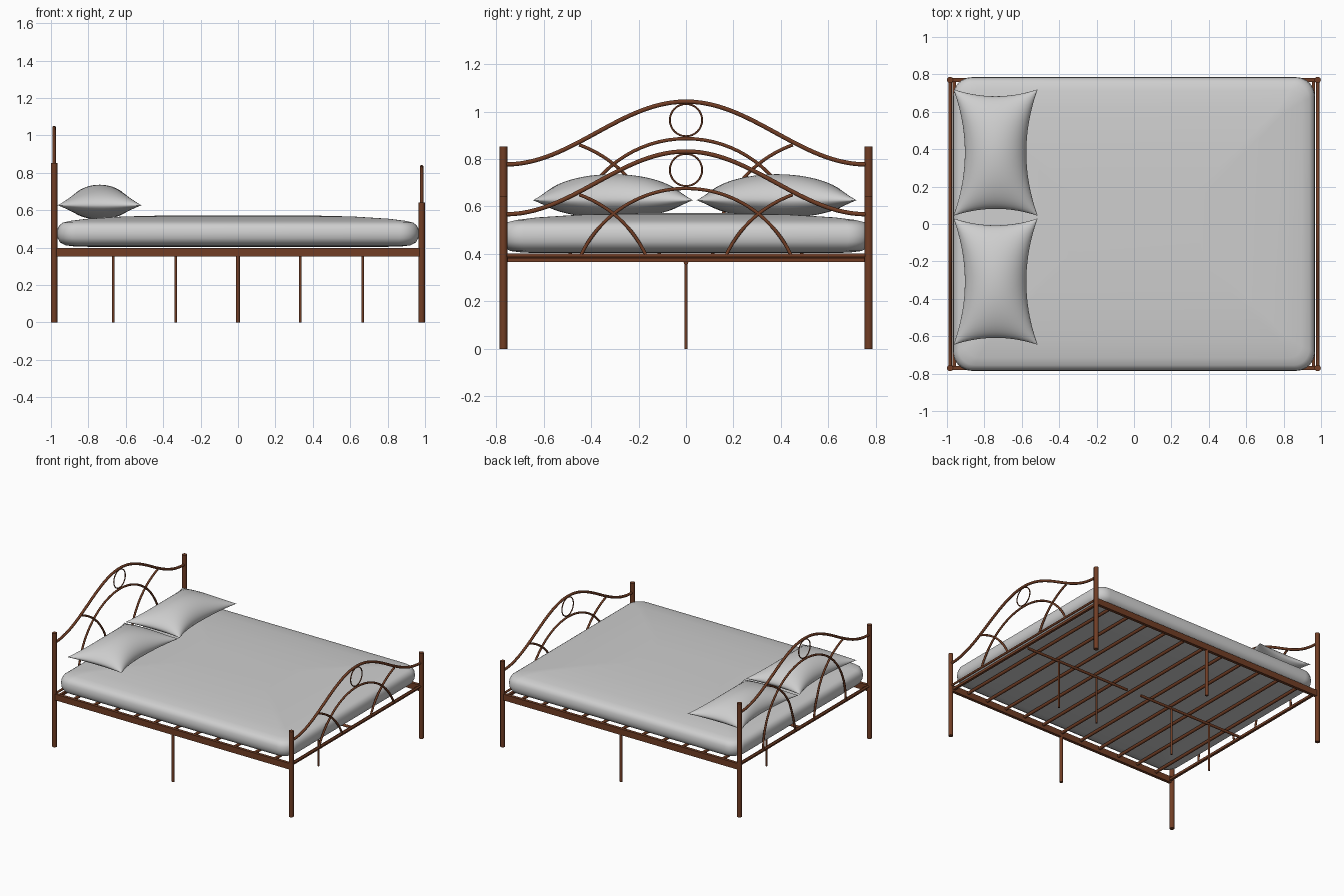
import bpy, bmesh, math
from mathutils import Vector

if "Cube" in bpy.data.objects:
    bpy.data.objects.remove(bpy.data.objects["Cube"])


def material(name, rgb):
    m = bpy.data.materials.new(name)
    m.diffuse_color = (*rgb, 1)
    m.use_nodes = True
    m.node_tree.nodes["Principled BSDF"].inputs["Base Color"].default_value = m.diffuse_color
    return m


BROWN = material("brown metal", (0.165, 0.047, 0.018))
GREY = material("light grey fabric", (0.62, 0.62, 0.62))


def finish(ob, mat, angle=40):
    ob.data.materials.clear()
    ob.data.materials.append(mat)
    bpy.ops.object.select_all(action='DESELECT')
    ob.select_set(True)
    bpy.context.view_layer.objects.active = ob
    bpy.ops.object.shade_smooth_by_angle(angle=math.radians(angle))
    return ob


def mesh_object(name, bm, mat, angle=40):
    bmesh.ops.recalc_face_normals(bm, faces=bm.faces[:])
    me = bpy.data.meshes.new(name)
    bm.to_mesh(me)
    bm.free()
    ob = bpy.data.objects.new(name, me)
    bpy.context.collection.objects.link(ob)
    return finish(ob, mat, angle)


def tubes(name, paths, radius, sides=3, closed=False):
    """Round tubes along one or more point paths, as one mesh."""
    cu = bpy.data.curves.new(name, 'CURVE')
    cu.dimensions = '3D'
    cu.bevel_depth = radius
    cu.bevel_resolution = sides
    cu.use_fill_caps = True
    for pts in paths:
        sp = cu.splines.new('POLY')
        sp.points.add(len(pts) - 1)
        for p, co in zip(sp.points, pts):
            p.co = (*co, 1)
        sp.use_cyclic_u = closed
    ob = bpy.data.objects.new(name, cu)
    bpy.context.collection.objects.link(ob)
    bpy.ops.object.select_all(action='DESELECT')
    ob.select_set(True)
    bpy.context.view_layer.objects.active = ob
    bpy.ops.object.convert(target='MESH')
    return finish(bpy.context.object, BROWN, 50)


def box(name, centre, size):
    bm = bmesh.new()
    bmesh.ops.create_cube(bm, size=1)
    for v in bm.verts:
        v.co = Vector([c + s * k for c, s, k in zip(centre, size, v.co)])
    return mesh_object(name, bm, BROWN)


def bezier(a, b, c, n=14):
    return [tuple((1 - t) ** 2 * p + 2 * t * (1 - t) * q + t * t * r
                  for p, q, r in zip(a, b, c)) for t in [i / n for i in range(n + 1)]]


RAIL_Z = 0.393


def end_panel(part, x, lift):
    """Arched bed end; lift raises it from footboard to headboard height."""
    tubes(part + "_posts", [[(x, s * 0.77, 0), (x, s * 0.77, 0.642 + lift)] for s in (-1, 1)], 0.017, 5)
    # sweeping top tube
    ys = [-0.76 + 1.52 * i / 48 for i in range(49)]
    tubes(part + "_top_arch",
          [[(x, y, 0.567 + lift + 0.265 * (1 + math.cos(math.pi * y / 0.76)) / 2) for y in ys]], 0.0095)
    # inner round arch running down to the cross rod
    r, cz = 0.489, 0.187 + lift
    a0 = math.asin(max(-1, min(1, (RAIL_Z - cz) / r)))
    arch = [(x, r * math.cos(a), cz + r * math.sin(a))
            for a in [a0 + (math.pi - 2 * a0) * i / 40 for i in range(41)]]
    tubes(part + "_inner_arch", [arch], 0.0075)
    # crossing curved braces
    braces = []
    for s in (-1, 1):
        p = bezier((x, s * 0.45, 0.65 + lift), (x, s * 0.26, 0.578 + lift), (x, s * 0.173, 0.403 + lift))
        if lift:
            p += [(x, s * 0.13, 0.28 + lift), (x, s * 0.11, RAIL_Z)]
        else:
            p.append((x, s * 0.17, RAIL_Z))
        braces.append(p)
    tubes(part + "_braces", braces, 0.0075)
    # ring under the peak
    ring = [(x, 0.068 * math.cos(a), 0.754 + lift + 0.068 * math.sin(a))
            for a in [math.tau * i / 32 for i in range(32)]]
    tubes(part + "_ring", [ring], 0.004, 2, True)
    tubes(part + "_cross_rod", [[(x, -0.77, RAIL_Z), (x, 0.77, RAIL_Z)]], 0.008)
    box(part + "_end_rail", (x - math.copysign(0.022, x), 0, 0.374), (0.018, 1.53, 0.018))


end_panel("headboard", -0.983, 0.21)
end_panel("footboard", 0.982, 0.0)

# side rails with middle legs
for s, side in ((-1, "front"), (1, "back")):
    box(side + "_side_rail", (0, s * 0.77, 0.376), (1.95, 0.022, 0.046))
tubes("side_legs", [[(0, s * 0.77, 0), (0, s * 0.77, 0.36)] for s in (-1, 1)], 0.011, 4)

# slats, centre rails and their legs
step = 1 / 6
tubes("slats", [[(i * step, -0.765, 0.386), (i * step, 0.765, 0.386)] for i in range(-5, 6)], 0.0115)
tubes("centre_rails", [[(s * 0.06, 0, 0.363), (s * 0.94, 0, 0.363)] for s in (-1, 1)], 0.01)
tubes("centre_legs", [[(i * 2 * step, 0, 0), (i * 2 * step, 0, 0.36)] for i in (-2, -1, 1, 2)], 0.007)


# mattress: rounded rectangle loops stacked with a soft crown
def rounded_loop(hx, hy, r, z, n=8):
    pts = []
    for k, (sx, sy) in enumerate(((1, 1), (-1, 1), (-1, -1), (1, -1))):
        for i in range(n + 1):
            a = math.pi / 2 * (k + i / n)
            pts.append((sx * (hx - r) + r * math.cos(a), sy * (hy - r) + r * math.sin(a), z))
    return pts


profile = [(0.3, 0.403), (0.1, 0.405), (0.045, 0.412), (0.015, 0.428), (0.003, 0.45), (0, 0.475),
           (0.003, 0.5), (0.012, 0.52), (0.03, 0.533), (0.07, 0.543), (0.16, 0.554), (0.35, 0.566), (0.6, 0.572)]
bm = bmesh.new()
loops = [[bm.verts.new(p) for p in rounded_loop(0.967 - i, 0.785 - i, max(0.1 - i * 0.5, 0.03), z)]
         for i, z in profile]
for a, b in zip(loops, loops[1:]):
    for i in range(len(a)):
        j = (i + 1) % len(a)
        bm.faces.new((a[i], a[j], b[j], b[i]))
bm.faces.new(loops[0])
bm.faces.new(loops[-1])
mesh_object("mattress", bm, GREY, 60)


# pillows: two puffed sheets sharing a seam with pulled-in edges
def pillow(name, cx, cy, n=28):
    bm = bmesh.new()
    for height in (0.11, -0.075):
        grid = []
        for i in range(n + 1):
            u = -math.cos(math.pi * i / n)
            row = []
            for j in range(n + 1):
                v = -math.cos(math.pi * j / n)
                puff = max(0, (1 - u * u) * (1 - v * v)) ** 0.55
                row.append(bm.verts.new((cx + 0.225 * u * (1 - 0.27 * (1 - v * v)),
                                         cy + 0.338 * v * (1 - 0.11 * (1 - u * u)),
                                         0.626 + height * puff)))
            grid.append(row)
        for i in range(n):
            for j in range(n):
                bm.faces.new((grid[i][j], grid[i + 1][j], grid[i + 1][j + 1], grid[i][j + 1]))
    bmesh.ops.remove_doubles(bm, verts=bm.verts[:], dist=0.0002)
    mesh_object(name, bm, GREY, 60)


pillow("back_pillow", -0.74, 0.382)
pillow("front_pillow", -0.74, -0.308)
